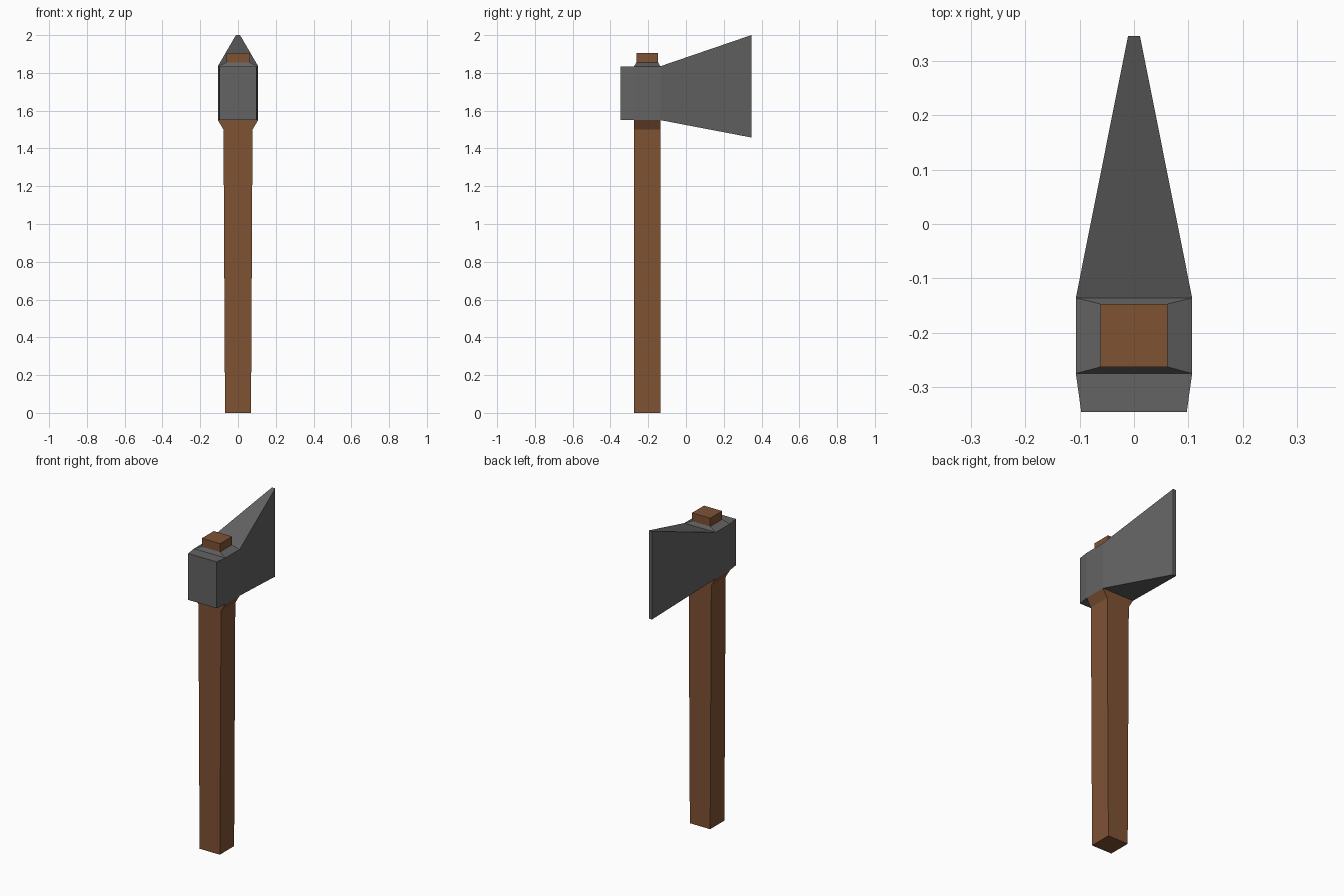
import bpy, bmesh

if "Cube" in bpy.data.objects:
    bpy.data.objects.remove(bpy.data.objects["Cube"])


def material(name, rgb):
    m = bpy.data.materials.new(name)
    m.diffuse_color = (*rgb, 1)
    m.use_nodes = True
    m.node_tree.nodes["Principled BSDF"].inputs["Base Color"].default_value = m.diffuse_color
    return m


wood = material("wood", (0.21, 0.085, 0.034))
steel = material("steel", (0.125, 0.125, 0.125))


def loft(name, rings, mat, cap_start=True, cap_end=True, open_faces=None):
    """Skin four-sided rings into a flat-shaded object."""
    bm = bmesh.new()
    loops = [[bm.verts.new(p) for p in ring] for ring in rings]
    for a, b in zip(loops, loops[1:]):
        for i in range(4):
            j = (i + 1) % 4
            bm.faces.new((a[i], a[j], b[j], b[i]))
    if cap_start:
        bm.faces.new(loops[0][::-1])
    if cap_end:
        bm.faces.new(loops[-1])
    bmesh.ops.recalc_face_normals(bm, faces=bm.faces)
    if open_faces:
        hidden = [f for f in bm.faces if open_faces(f)]
        bmesh.ops.delete(bm, geom=hidden, context='FACES')
    me = bpy.data.meshes.new(name)
    bm.to_mesh(me)
    bm.free()
    me.materials.append(mat)
    ob = bpy.data.objects.new(name, me)
    bpy.context.collection.objects.link(ob)
    return ob


def flat_ring(z, hx, y0, y1):
    return [(-hx, y0, z), (hx, y0, z), (hx, y1, z), (-hx, y1, z)]


def upright_ring(y, hx, z0, z1):
    return [(-hx, y, z0), (hx, y, z0), (hx, y, z1), (-hx, y, z1)]


BACK, FRONT = -0.275, -0.136    # handle depth
LOW, HIGH = 1.55, 1.835         # head height at the eye

# Tapered handle flaring out under the head
loft("handle", [flat_ring(0, 0.069, BACK, FRONT),
                flat_ring(1.5, 0.077, BACK, FRONT),
                flat_ring(LOW, 0.107, BACK, FRONT)], wood, cap_end=False)

# Axe head: poll, eye and flared blade; open where the handle passes through
loft("axe_head", [upright_ring(-0.346, 0.097, LOW, HIGH),
                  upright_ring(BACK, 0.107, LOW, HIGH),
                  upright_ring(FRONT, 0.107, LOW, HIGH),
                  upright_ring(0.346, 0.011, 1.458, 2.0)], steel,
     open_faces=lambda f: abs(f.normal.z) > 0.9
     and BACK < f.calc_center_median().y < FRONT)

# Bevelled collar around the handle tip
loft("collar", [flat_ring(HIGH, 0.107, BACK, FRONT),
                flat_ring(1.855, 0.062, -0.263, -0.147)], steel,
     cap_start=False, cap_end=False)

# Handle tip poking out of the head
loft("handle_tip", [flat_ring(1.855, 0.062, -0.263, -0.147),
                    flat_ring(1.906, 0.062, -0.263, -0.147)], wood,
     cap_start=False)
